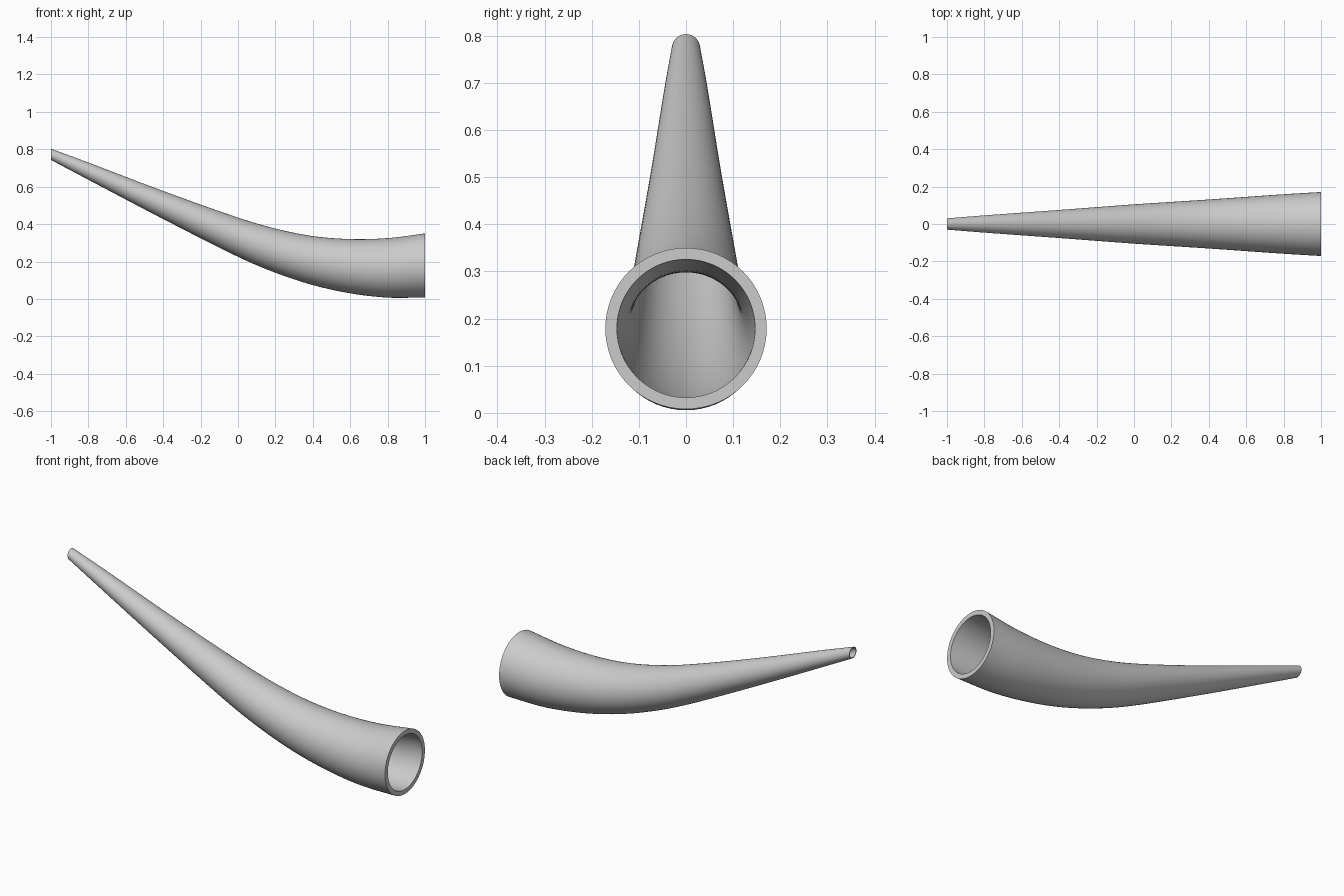
import bpy, bmesh, math

cube = bpy.data.objects.get("Cube")
if cube:
    bpy.data.objects.remove(cube, do_unlink=True)

SIDES, RINGS, BORE = 64, 64, 0.857

# Centre height and radius along the horn, from narrow tip to wide mouth
PROFILE = [(-1.0, 0.773, 0.030), (-0.8, 0.683, 0.046), (-0.4, 0.502, 0.075),
           (0.0, 0.330, 0.105), (0.2, 0.258, 0.118), (0.4, 0.205, 0.131),
           (0.6, 0.175, 0.145), (0.8, 0.166, 0.159), (1.0, 0.179, 0.171)]


def slope(i, k):
    a, b = PROFILE[max(i - 1, 0)], PROFILE[min(i + 1, len(PROFILE) - 1)]
    return (b[k] - a[k]) / (b[0] - a[0])


def sample(x, k):
    """Smooth cubic interpolation of one profile column."""
    i = max(j for j in range(len(PROFILE) - 1) if PROFILE[j][0] <= x)
    p, q = PROFILE[i], PROFILE[i + 1]
    h = q[0] - p[0]
    t = (x - p[0]) / h
    return ((1 + 2 * t) * (1 - t) ** 2 * p[k] + t * (1 - t) ** 2 * h * slope(i, k)
            + t * t * (3 - 2 * t) * q[k] + t * t * (t - 1) * h * slope(i + 1, k))


def add_ring(bm, x, scale):
    z, r = sample(x, 1), sample(x, 2) * scale
    angles = [2 * math.pi * s / SIDES for s in range(SIDES)]
    return [bm.verts.new((x, r * math.cos(a), z + r * math.sin(a))) for a in angles]


# Outer wall from tip to mouth, then the bore back to the tip, closed as a tube
bm = bmesh.new()
stations = [-1 + 2 * i / RINGS for i in range(RINGS + 1)]
rings = [add_ring(bm, x, 1) for x in stations]
rings += [add_ring(bm, x, BORE) for x in reversed(stations)]
for a, b in zip(rings, rings[1:] + rings[:1]):
    for s in range(SIDES):
        n = (s + 1) % SIDES
        bm.faces.new((a[s], a[n], b[n], b[s]))
bmesh.ops.recalc_face_normals(bm, faces=bm.faces)
mesh = bpy.data.meshes.new("horn")
bm.to_mesh(mesh)
bm.free()

horn = bpy.data.objects.new("horn", mesh)
bpy.context.collection.objects.link(horn)

# Plain grey surface
grey = bpy.data.materials.new("light_grey")
grey.use_nodes = True
colour = (0.6, 0.6, 0.6, 1)
grey.diffuse_color = colour
grey.node_tree.nodes["Principled BSDF"].inputs["Base Color"].default_value = colour
mesh.materials.append(grey)

# Smooth walls with crisp rims
bpy.ops.object.select_all(action="DESELECT")
horn.select_set(True)
bpy.context.view_layer.objects.active = horn
bpy.ops.object.shade_smooth_by_angle(angle=math.radians(40))
